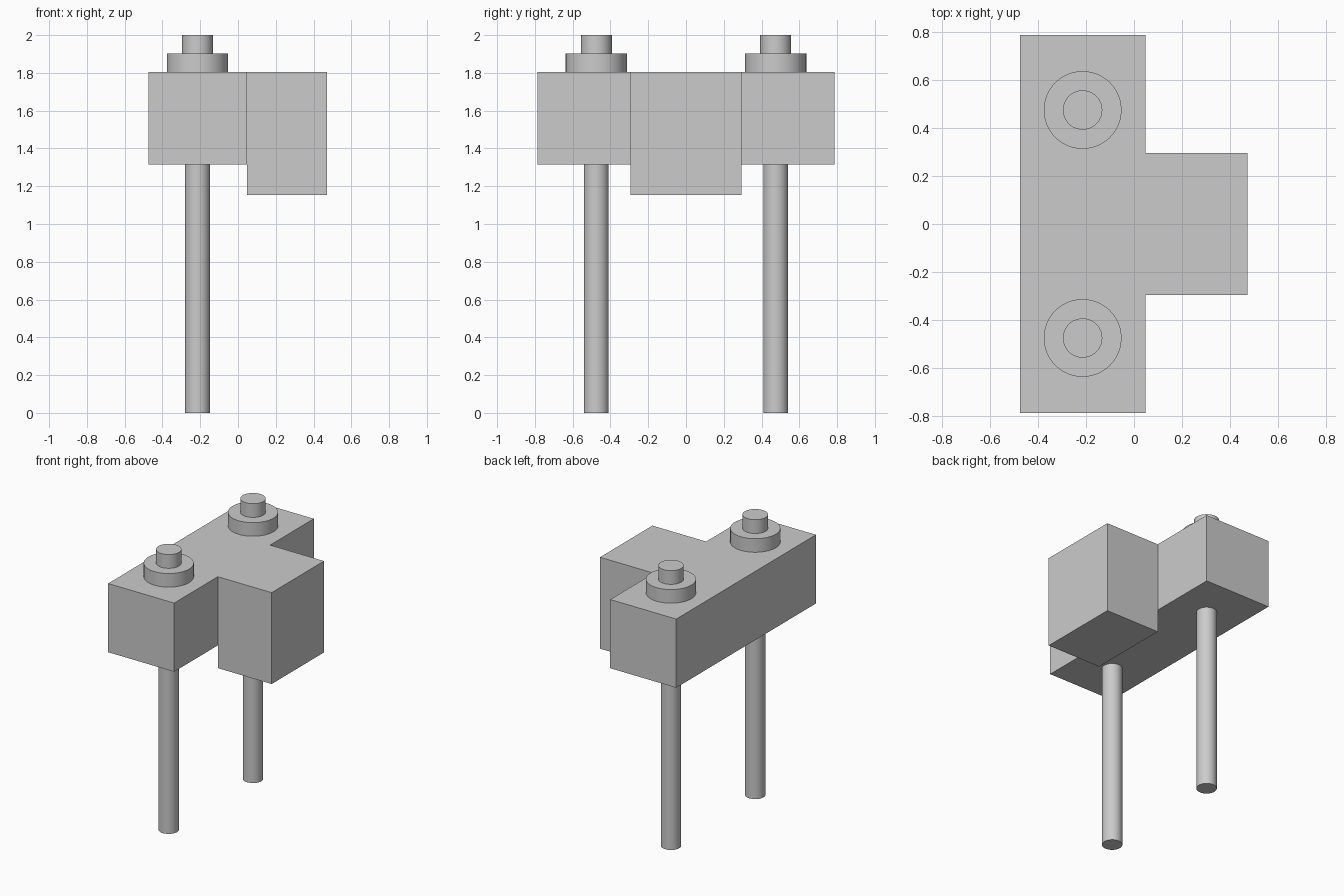
import bpy
import bmesh
import math
from mathutils import Vector

cube = bpy.data.objects.get("Cube")
if cube:
    bpy.data.objects.remove(cube, do_unlink=True)

grey = bpy.data.materials.new("light_grey")
grey.use_nodes = True
colour = (0.6, 0.6, 0.6, 1)
grey.diffuse_color = colour
grey.node_tree.nodes["Principled BSDF"].inputs["Base Color"].default_value = colour

# Main heights and plan positions
TOP, BAR_BOTTOM, BLOCK_BOTTOM = 1.805, 1.315, 1.153
BACK, STEP, NOSE = -0.474, 0.047, 0.472
HALF_BAR, HALF_BLOCK = 0.787, 0.295
POST_X, POST_Y = -0.214, 0.475


def add_object(name, bm):
    bmesh.ops.recalc_face_normals(bm, faces=bm.faces)
    mesh = bpy.data.meshes.new(name)
    bm.to_mesh(mesh)
    bm.free()
    mesh.materials.append(grey)
    obj = bpy.data.objects.new(name, mesh)
    bpy.context.collection.objects.link(obj)
    return obj


def extrude_down(bm, face, depth):
    result = bmesh.ops.extrude_face_region(bm, geom=[face])["geom"]
    verts = [g for g in result if isinstance(g, bmesh.types.BMVert)]
    bmesh.ops.translate(bm, verts=verts, vec=Vector((0, 0, -depth)))
    return verts


# T-shaped body, with its projecting block pulled down below the bar
bm = bmesh.new()
half = [(BACK, HALF_BAR), (STEP, HALF_BAR), (STEP, HALF_BLOCK), (NOSE, HALF_BLOCK)]
outline = half + [(x, -y) for x, y in reversed(half)]
top = bm.faces.new([bm.verts.new((x, y, TOP)) for x, y in outline])
top_copy = top.copy()
lower = extrude_down(bm, top, TOP - BAR_BOTTOM)
corners = [v for v in lower
           if abs(v.co.x - STEP) < 0.001 and abs(abs(v.co.y) - HALF_BLOCK) < 0.001]
bmesh.ops.connect_verts(bm, verts=corners)
block_face = next(f for f in bm.faces
                  if all(v.co.z < TOP - 0.1 and v.co.x > STEP - 0.001 for v in f.verts))
extrude_down(bm, block_face, BAR_BOTTOM - BLOCK_BOTTOM)
bmesh.ops.remove_doubles(bm, verts=bm.verts, dist=0.0001)
bmesh.ops.dissolve_limit(bm, angle_limit=math.radians(1), verts=bm.verts, edges=bm.edges)
add_object("body", bm)


def cylinder(name, radius, bottom, height, y):
    bm = bmesh.new()
    bmesh.ops.create_cone(bm, cap_ends=True, segments=48, radius1=radius,
                          radius2=radius, depth=height)
    bmesh.ops.translate(bm, verts=bm.verts, vec=(0, 0, bottom + height / 2))
    obj = add_object(name, bm)
    obj.location = (POST_X, y, 0)
    bpy.ops.object.select_all(action="DESELECT")
    obj.select_set(True)
    bpy.context.view_layer.objects.active = obj
    bpy.ops.object.shade_smooth_by_angle(angle=math.radians(30))


# Leg, collar and stud at each end of the bar
for side, y in (("front", -POST_Y), ("back", POST_Y)):
    cylinder(side + "_leg", 0.066, 0, BAR_BOTTOM, y)
    cylinder(side + "_collar", 0.162, TOP, 1.902 - TOP, y)
    cylinder(side + "_stud", 0.082, 1.902, 2 - 1.902, y)
